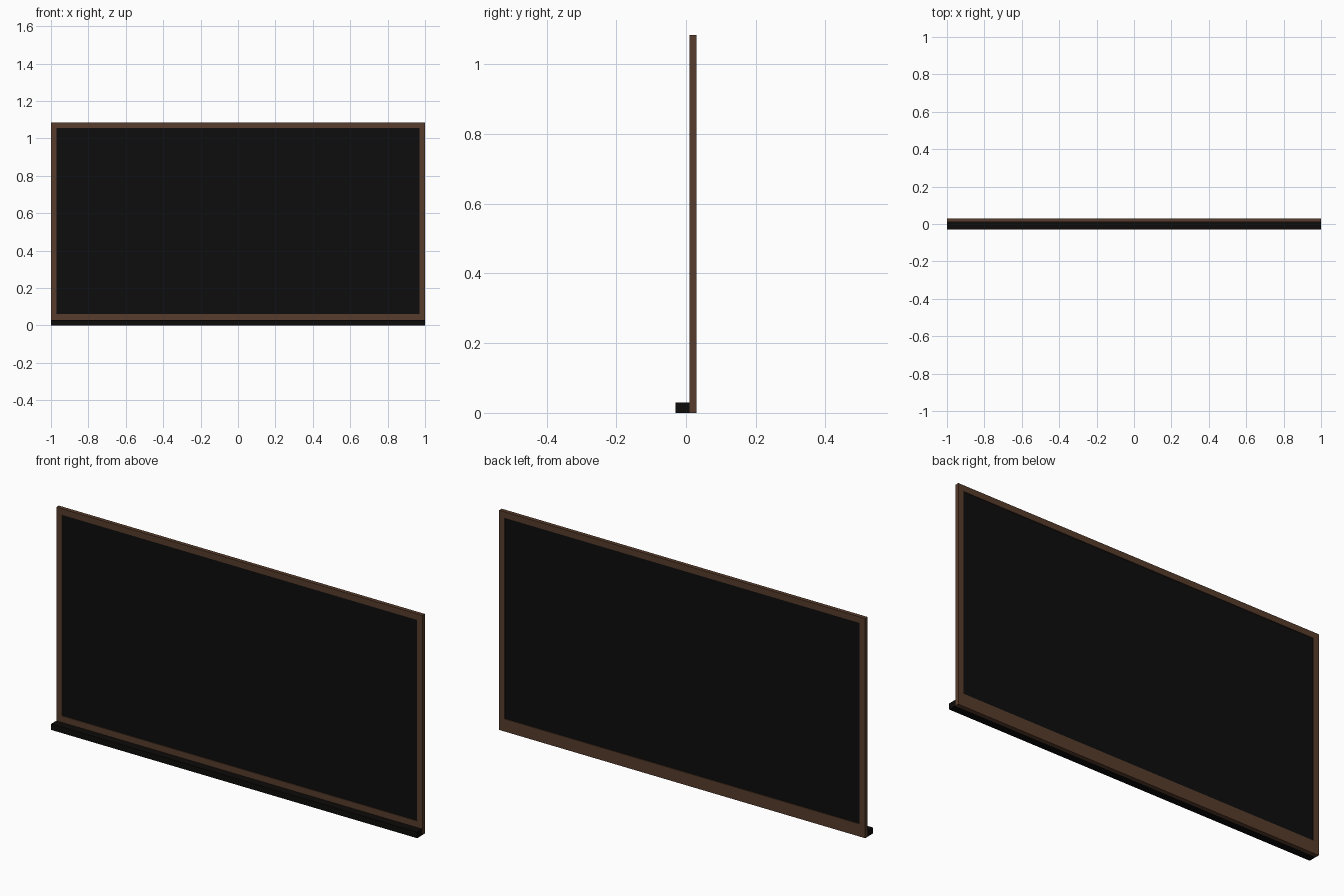
import bpy, bmesh

if "Cube" in bpy.data.objects:
    bpy.data.objects.remove(bpy.data.objects["Cube"])


def material(name, rgb):
    m = bpy.data.materials.new(name)
    m.diffuse_color = (*rgb, 1)
    m.use_nodes = True
    m.node_tree.nodes["Principled BSDF"].inputs["Base Color"].default_value = m.diffuse_color
    return m


wood = material("brown wood", (0.095, 0.045, 0.025))
slate = material("black slate", (0.004, 0.004, 0.004))
dark = material("dark tray", (0.004, 0.0035, 0.003))


def make_object(name, bm, mat):
    bmesh.ops.recalc_face_normals(bm, faces=bm.faces)
    me = bpy.data.meshes.new(name)
    bm.to_mesh(me)
    bm.free()
    me.materials.append(mat)
    ob = bpy.data.objects.new(name, me)
    bpy.context.collection.objects.link(ob)
    return ob


def box(name, x, y, z, mat):
    bm = bmesh.new()
    bmesh.ops.create_cube(bm, size=1)
    for v in bm.verts:
        v.co = [r[0] if c < 0 else r[1] for c, r in zip(v.co, (x, y, z))]
    return make_object(name, bm, mat)


# Wooden surround: mitred ring with a taller bottom rail
TOP, RAIL, BOTTOM = 1.085, 0.03, 0.062
outer = [(-1, 0), (1, 0), (1, TOP), (-1, TOP)]
inner = [(-1 + RAIL, BOTTOM), (1 - RAIL, BOTTOM),
         (1 - RAIL, TOP - RAIL), (-1 + RAIL, TOP - RAIL)]
bm = bmesh.new()
rings = [[bm.verts.new((x, y, z)) for x, z in loop]
         for loop, y in ((outer, 0.01), (inner, 0.01), (inner, 0.03), (outer, 0.03))]
for k in range(4):
    a, b = rings[k], rings[(k + 1) % 4]
    for i in range(4):
        j = (i + 1) % 4
        bm.faces.new((a[i], a[j], b[j], b[i]))
make_object("frame", bm, wood)

# Writing surface, slightly recessed on both sides
box("board_panel", (-1 + RAIL, 1 - RAIL), (0.014, 0.026), (BOTTOM, TOP - RAIL), slate)

# Chalk tray along the front of the bottom rail
box("chalk_tray", (-1, 1), (-0.03, 0.01), (0, 0.03), dark)
